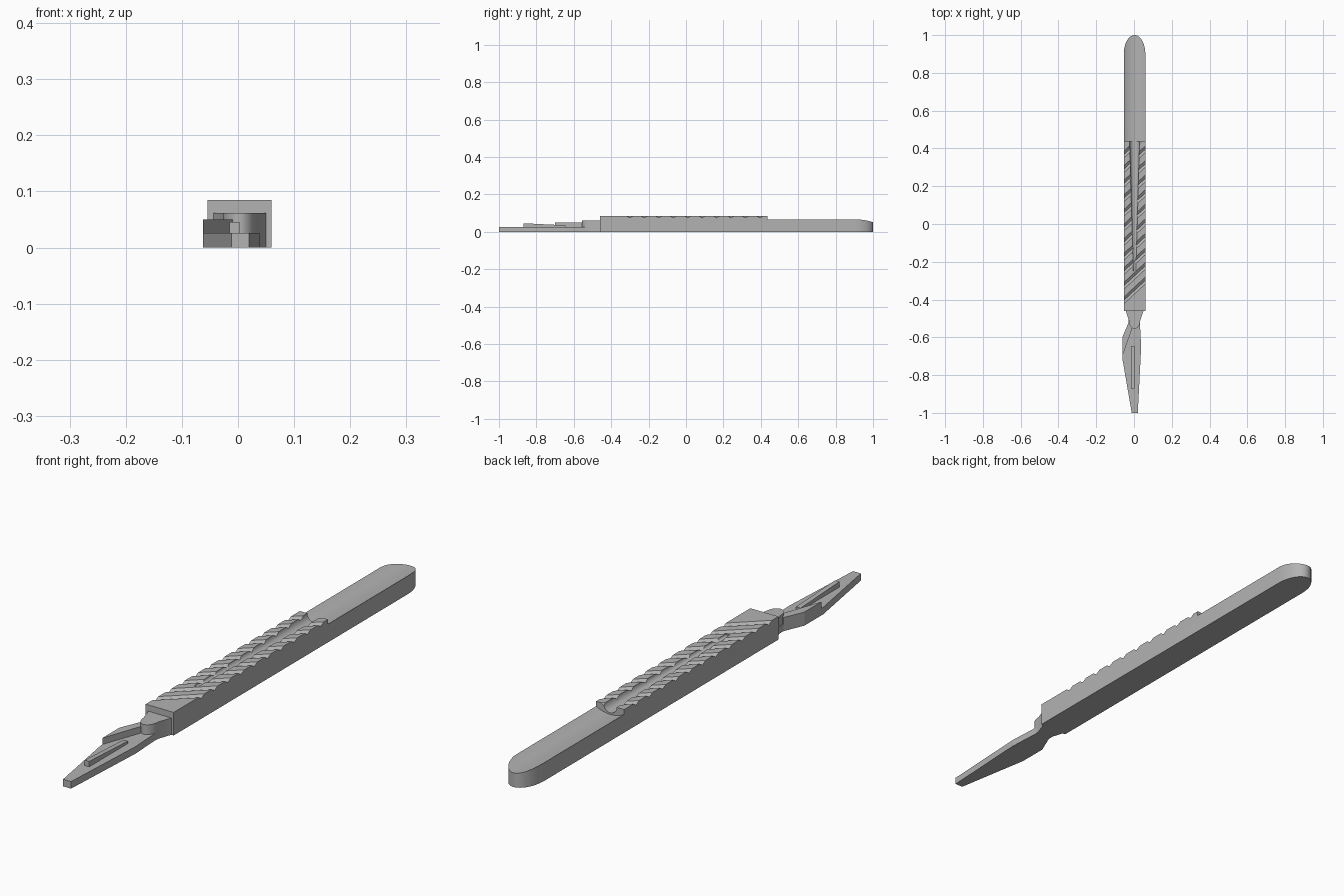
import bpy, bmesh, math
from mathutils import Matrix, Vector

cube = bpy.data.objects.get("Cube")
if cube:
    bpy.data.objects.remove(cube)

grey = bpy.data.materials.new("matte_grey")
grey.use_nodes = True
grey.diffuse_color = (0.45, 0.45, 0.45, 1)
grey.node_tree.nodes["Principled BSDF"].inputs["Base Color"].default_value = grey.diffuse_color


def finish(name, bm):
    bmesh.ops.recalc_face_normals(bm, faces=bm.faces)
    mesh = bpy.data.meshes.new(name)
    bm.to_mesh(mesh)
    bm.free()
    mesh.materials.append(grey)
    obj = bpy.data.objects.new(name, mesh)
    bpy.context.collection.objects.link(obj)
    return obj


def add_prism(bm, base, offset):
    """Extrude a closed loop of points along an offset."""
    face = bm.faces.new([bm.verts.new(p) for p in base])
    ext = bmesh.ops.extrude_face_region(bm, geom=[face])["geom"]
    moved = [v for v in ext if isinstance(v, bmesh.types.BMVert)]
    bmesh.ops.translate(bm, verts=moved, vec=offset)


def plate(name, outline, z0, z1):
    bm = bmesh.new()
    add_prism(bm, [(x, y, z0) for x, y in outline], (0, 0, z1 - z0))
    return finish(name, bm)


def tapered_rod(name, r_front, r_back, y0, y1, x, z, sides):
    bm = bmesh.new()
    turn = Matrix.Translation((x, (y0 + y1) / 2, z)) @ Matrix.Rotation(-math.pi / 2, 4, 'X')
    bmesh.ops.create_cone(bm, cap_ends=True, segments=sides, radius1=r_front,
                          radius2=r_back, depth=y1 - y0, matrix=turn)
    return finish(name, bm)


def activate(obj):
    bpy.ops.object.select_all(action='DESELECT')
    obj.select_set(True)
    bpy.context.view_layer.objects.active = obj


def carve(obj, cutter):
    mod = obj.modifiers.new("cut", 'BOOLEAN')
    mod.operation = 'DIFFERENCE'
    mod.solver = 'EXACT'
    mod.object = cutter
    activate(obj)
    bpy.ops.object.modifier_apply(modifier=mod.name)
    bpy.data.objects.remove(cutter)


# Handle: long bar with an elliptical rear end
mid, half, top, step = 0.003, 0.057, 0.085, 0.437
arc = [(mid + half * math.cos(a), 0.9 + 0.1 * math.sin(a))
       for a in (math.pi * i / 32 for i in range(33))]
handle = plate("handle", [(mid - half, -0.46), (mid + half, -0.46)] + arc, 0, top)

# Shallow dish along the rear, leaving the raised grip in front of it
sag, rim = 0.015, 0.067
radius = (half ** 2 + sag ** 2) / (2 * sag)
carve(handle, tapered_rod("dish_cutter", radius, radius, step, 1.2,
                          mid, rim - sag + radius, 96))

# Tapering finger channel down the middle of the grip
carve(handle, tapered_rod("channel_cutter", 0.007, 0.027, -0.25, step + 0.01, mid, top, 32))

# Diagonal V grooves across the grip
bm = bmesh.new()
run = Vector((0.113, 0.105, 0))
for i in range(11):
    start = Vector((mid - half, -0.405 + 0.0772 * i, top)) - run * 0.3
    section = [start + Vector((0, dy, dz))
               for dy, dz in ((-0.036, 0.01), (0.036, 0.01), (0, -0.01))]
    add_prism(bm, section, run * 1.6)
carve(handle, finish("groove_cutter", bm))

# Collar: rounded tongue between handle and blade
tip = [(0.003 + 0.03 * math.cos(a), -0.51 + 0.045 * math.sin(a))
       for a in (math.pi + math.pi * i / 16 for i in range(17))]
collar = plate("collar", [(-0.045, -0.455)] + tip + [(0.052, -0.455)], 0, 0.062)

# Blade: flat tapering plate
plate("blade", [(-0.012, -1), (0.02, -1), (0.038, -0.65), (0.03, -0.5), (-0.03, -0.5),
                (-0.03, -0.525), (-0.062, -0.6), (-0.062, -0.71)], 0, 0.026)

# Raised heel on the right edge of the blade
plate("blade_heel", [(-0.062, -0.7), (-0.01, -0.555), (-0.01, -0.525),
                     (-0.03, -0.525), (-0.062, -0.6)], 0.02, 0.05)

# Locking rib, sloping down toward the collar
bm = bmesh.new()
side = [(-0.87, 0.02), (-0.87, 0.046), (-0.645, 0.035), (-0.645, 0.02)]
add_prism(bm, [(-0.015, y, z) for y, z in side], (0.018, 0, 0))
finish("locking_rib", bm)

# Smooth the curved walls, keep edges sharp
for obj in (handle, collar):
    activate(obj)
    bpy.ops.object.shade_smooth_by_angle(angle=math.radians(25))
